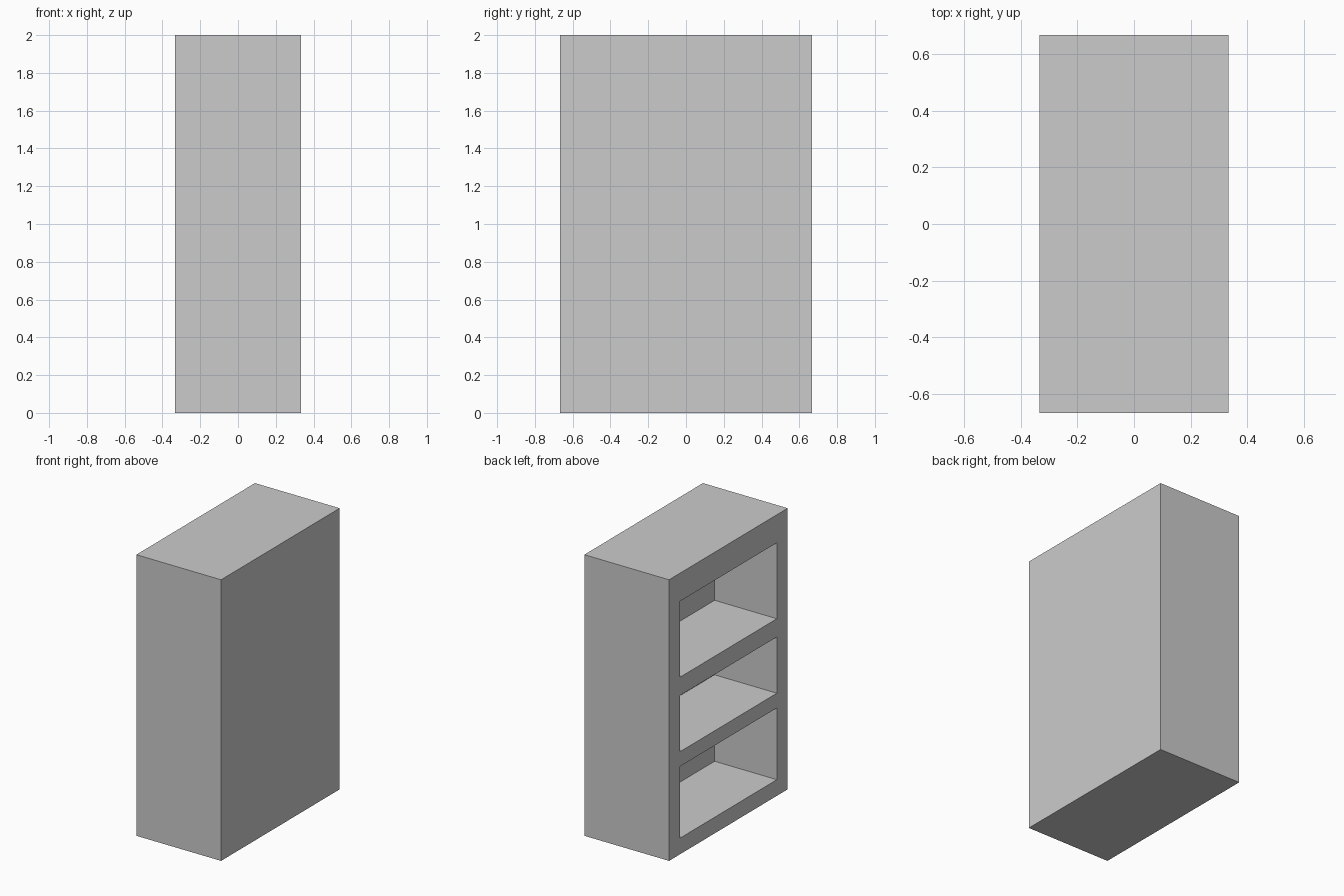
import bpy

if "Cube" in bpy.data.objects:
    bpy.data.objects.remove(bpy.data.objects["Cube"])

WIDTH, LENGTH, HEIGHT = 0.667, 1.333, 2.0
DEPTH = 0.49                 # how far each compartment goes in from the -x face
OPEN_LENGTH = 1.09
COMPARTMENTS = [(0.115, 0.625), (0.73, 1.13), (1.26, 1.80)]   # floor and ceiling heights


def box(name, lo, hi):
    """Axis-aligned box between two corners."""
    centre = [(a + b) / 2 for a, b in zip(lo, hi)]
    size = [b - a for a, b in zip(lo, hi)]
    bpy.ops.mesh.primitive_cube_add(size=1, location=centre)
    ob = bpy.context.object
    ob.name = name
    ob.scale = size
    bpy.ops.object.transform_apply(location=True, rotation=False, scale=True)
    return ob


# Solid cabinet block
cabinet = box("shelf_cabinet", (-WIDTH / 2, -LENGTH / 2, 0), (WIDTH / 2, LENGTH / 2, HEIGHT))

# Three compartments cut into the left side
for i, (floor, ceiling) in enumerate(COMPARTMENTS):
    cutter = box(f"compartment_cutter_{i + 1}",
                 (-WIDTH / 2 - 0.1, -OPEN_LENGTH / 2, floor),
                 (-WIDTH / 2 + DEPTH, OPEN_LENGTH / 2, ceiling))
    cutter.hide_render = True
    cutter.display_type = 'WIRE'
    cut = cabinet.modifiers.new(f"compartment_{i + 1}", 'BOOLEAN')
    cut.operation = 'DIFFERENCE'
    cut.solver = 'EXACT'
    cut.object = cutter
